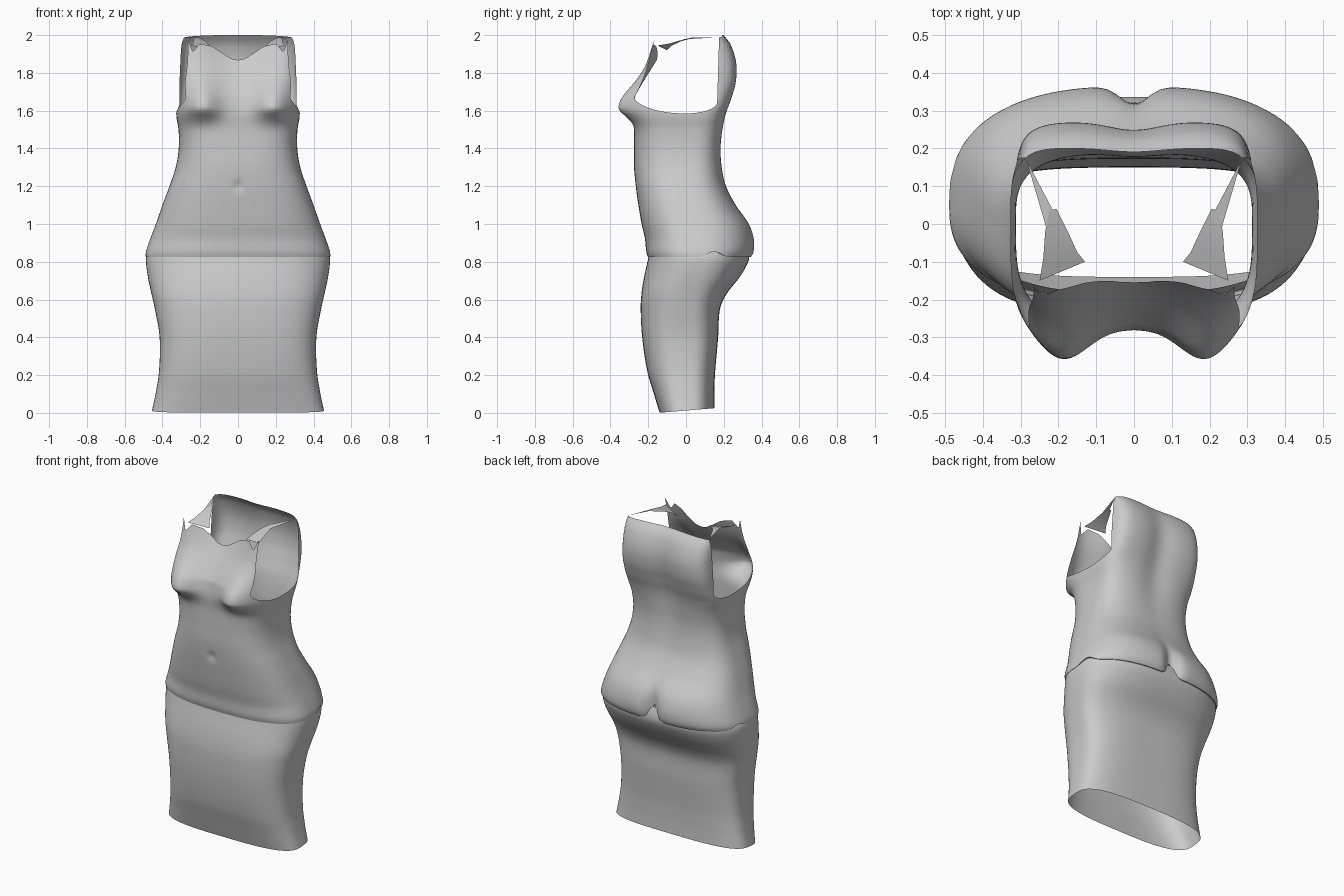
import bpy, bmesh, math
from math import exp, sqrt, sin, cos, atan2, pi

if "Cube" in bpy.data.objects:
    bpy.data.objects.remove(bpy.data.objects["Cube"])

cloth = bpy.data.materials.new("grey cloth")
cloth.diffuse_color = (0.6, 0.6, 0.6, 1)
cloth.use_nodes = True
cloth.node_tree.nodes["Principled BSDF"].inputs["Base Color"].default_value = cloth.diffuse_color

# Section keys: height, half width, front y, back y, widest y, squareness
SKIRT = [(0.0, .455, -.14, .15, 0, 3.2), (.1, .435, -.17, .15, 0, 3.2),
         (.22, .418, -.205, .155, 0, 3.2), (.4, .415, -.232, .17, 0, 3.2),
         (.55, .44, -.24, .18, .01, 3), (.63, .458, -.236, .215, .02, 2.9),
         (.72, .477, -.222, .285, .04, 2.7), (.8, .487, -.204, .33, .05, 2.6),
         (.84, .482, -.196, .335, .05, 2.6), (.92, .44, -.18, .315, .05, 2.6)]
BODICE = [(.82, .488, -.2, .342, .05, 2.6), (.85, .488, -.21, .36, .05, 2.6),
          (.92, .465, -.217, .362, .05, 2.6), (1.0, .435, -.235, .335, .04, 2.7),
          (1.1, .4, -.252, .265, .02, 2.8), (1.2, .363, -.266, .213, 0, 2.9),
          (1.3, .33, -.275, .192, 0, 3), (1.4, .314, -.275, .187, 0, 3.2),
          (1.5, .315, -.275, .197, 0, 3.6), (1.58, .327, -.28, .213, 0, 4.2),
          (1.66, .318, -.27, .24, 0, 5.5), (1.75, .313, -.25, .265, 0, 6),
          (1.85, .309, -.22, .268, 0, 6), (1.95, .307, -.195, .238, 0, 6),
          (2.0, .305, -.185, .2, 0, 6)]
ARM_Z = 1.585


def section(keys, z):
    """Smooth interpolation of the section keys."""
    z = min(max(z, keys[0][0]), keys[-1][0])
    i = next(k for k in range(len(keys) - 1) if z <= keys[k + 1][0])
    a, b = keys[i], keys[i + 1]
    p, q = keys[max(i - 1, 0)], keys[min(i + 2, len(keys) - 1)]
    h = b[0] - a[0]
    t = (z - a[0]) / h
    out = []
    for c in range(1, 6):
        m0 = (b[c] - p[c]) / (b[0] - p[0]) * h
        m1 = (q[c] - a[c]) / (q[0] - a[0]) * h
        out.append((2*t**3 - 3*t*t + 1)*a[c] + (t**3 - 2*t*t + t)*m0
                   + (3*t*t - 2*t**3)*b[c] + (t**3 - t*t)*m1)
    return out


def bell(d, s):
    return exp(-(d / s) ** 2)


def ring_point(keys, z, phi, front):
    """Point on a rounded-square section; phi is measured from the centre line."""
    w, f, b, yc, n = section(keys, z)
    s, c = abs(sin(phi)), max(cos(phi), 0)
    r = (s ** n + c ** n) ** (-1 / n)
    x = w * r * math.copysign(s, phi)
    y = yc + ((f if front else b) - yc) * r * c
    return x, y


def bodice_point(z, phi, front):
    x, y = ring_point(BODICE, z, phi, front)
    k = min(1, cos(phi) * 3)
    if front:
        dz = z - 1.62
        y -= .085 * k * bell(abs(x) - .19, .095) * bell(dz, .13 if dz > 0 else .065)  # bust
        y += max(0, z - 1.68) * .32 * bell(x, .16)              # chest valley
        y += .014 * bell(x, .018) * bell(z - 1.2, .025)         # navel
    else:
        y -= .05 * bell(x, .05) * bell(z - .88, .13)            # seat cleft
        y -= .025 * bell(x, .09) * bell(z - 1.7, .3)            # spine groove
    return x, y, z


def arm_limit(z, front):
    """Angle at which a panel stops at the armhole edge."""
    depth, rise, drift = (.24, .085, -.22) if front else (.165, .06, .03)
    s = (z - ARM_Z) / rise
    ye = depth * sqrt(max(0, 1 - (1 - s) ** 2)) if s < 1 else depth + drift * (z - ARM_Z - rise)
    w, f, b, yc, n = section(BODICE, z)
    q = min(.95, max(0, ye - (yc if not front else -yc)) / abs((f if front else b) - yc))
    return atan2((1 - q ** n) ** (1 / n), q)


def top_edge(t, front):
    """Neckline height across a panel, t from -1 to 1."""
    if not front:
        return 2.0 - .012 * abs(t) ** 4
    pts = [(0, 1.868), (.15, 1.875), (.35, 1.905), (.55, 1.94), (.78, 1.955), (.9, 1.91), (1, 1.98)]
    t = abs(t)
    for (a, za), (b, zb) in zip(pts, pts[1:]):
        if t <= b:
            return za + (zb - za) * (t - a) / (b - a)
    return pts[-1][1]


def add_grid(bm, rows, flip=False):
    vs = [[bm.verts.new(p) for p in row] for row in rows]
    for r0, r1 in zip(vs, vs[1:]):
        for i in range(len(r0) - 1):
            q = [r0[i], r0[i + 1], r1[i + 1], r1[i]]
            bm.faces.new(q[::-1] if flip else q)


def finish(name, bm):
    bmesh.ops.remove_doubles(bm, verts=bm.verts, dist=.0004)
    me = bpy.data.meshes.new(name)
    bm.to_mesh(me)
    bm.free()
    ob = bpy.data.objects.new(name, me)
    bpy.context.collection.objects.link(ob)
    me.materials.append(cloth)
    bpy.ops.object.select_all(action='DESELECT')
    ob.select_set(True)
    bpy.context.view_layer.objects.active = ob
    bpy.ops.object.shade_smooth_by_angle(angle=math.radians(45))
    return ob


# Bodice: front and back panels, joined at the side seams up to the armholes
COLS, LOW, HIGH = 64, 50, 32
ts = [2 * i / COLS - 1 for i in range(COLS + 1)]
bm = bmesh.new()
for front in (True, False):
    rows = []
    for j in range(LOW + 1):
        v, row = j / LOW, []
        for t in ts:
            phi = t * pi / 2
            hem = .824
            if not front:
                hem += .09 * bell(t, .045) + .03 * bell(abs(t) - .8, .1)
            row.append(bodice_point(hem + (ARM_Z - hem) * v, phi, front))
        if j == 0:      # hem turned inward
            rows.append([(x * .965, y * .94, z + .004) for x, y, z in row])
        rows.append(row)
    for j in range(1, HIGH + 1):
        v = (j / HIGH) ** 1.7
        row = []
        for t in ts:
            z = ARM_Z + (top_edge(t, front) - ARM_Z) * v
            row.append(bodice_point(z, t * arm_limit(z, front), front))
        rows.append(row)
    add_grid(bm, rows, flip=not front)
finish("bodice", bm)

# Skirt: one tube, tucked under the bodice hem, hem slightly higher at the back
bm = bmesh.new()
for front in (True, False):
    rows = []
    for j in range(41):
        z = .9 * j / 40
        row = []
        for t in ts:
            x, y = ring_point(SKIRT, z, t * pi / 2, front)
            lift = .025 * max(0, min(1, .5 + y / .3)) * max(0, 1 - z / .3)
            row.append((x, y, z + lift))
        rows.append(row)
    add_grid(bm, rows, flip=not front)
finish("skirt", bm)

# Shoulder tabs leaning back from the neckline, with a thin strap to the back panel
for side, label in ((1, "right"), (-1, "left")):
    bm = bmesh.new()
    inner = [(.13, -.10, 1.92), (.15, -.075, 1.945), (.175, -.02, 1.97), (.205, .04, 1.985)]
    outer = [(.25, -.15, 1.945), (.24, -.09, 1.955), (.235, -.02, 1.975), (.225, .035, 1.988)]
    add_grid(bm, [[(side * x, y, z) for x, y, z in line] for line in (inner, outer)], flip=side > 0)
    strap = [(.215, .037, 1.987), (.232, -.01, 1.978), (.285, .17, 1.988)]
    bm.faces.new([bm.verts.new((side * x, y, z)) for x, y, z in strap])
    finish(label + "_shoulder_tab", bm)
